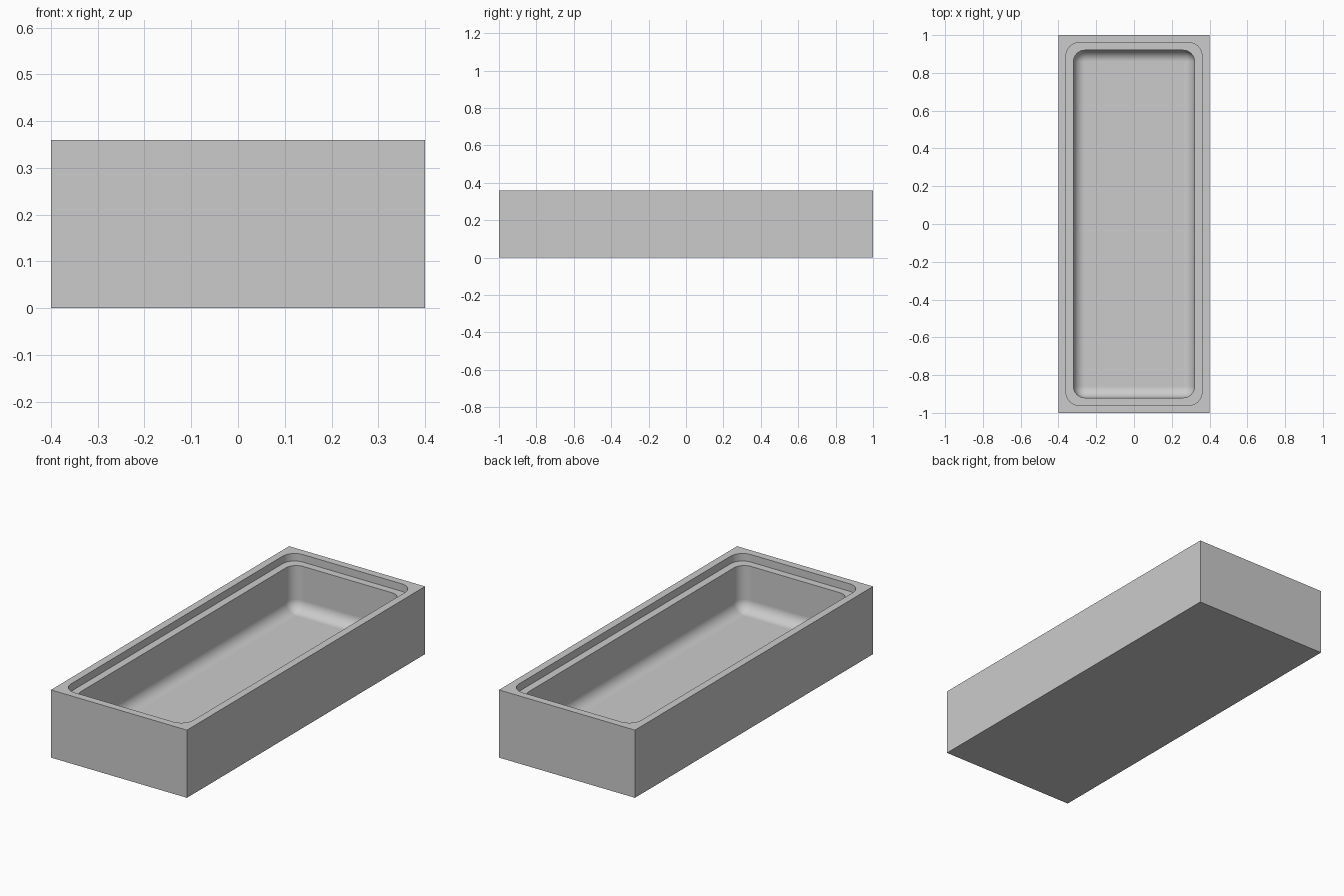
import bpy
import bmesh
import math

if "Cube" in bpy.data.objects:
    bpy.data.objects.remove(bpy.data.objects["Cube"], do_unlink=True)

HALF_X, HALF_Y, HEIGHT = 0.4, 1.0, 0.36
RIM, WALL = 0.04, 0.08            # insets of the rebate and of the cavity
LEDGE_Z, FLOOR_Z = 0.32, 0.08
RADIUS = 0.06                     # cavity corners and floor fillet
SEGMENTS = 10


def make_material(name, rgb):
    mat = bpy.data.materials.new(name)
    mat.use_nodes = True
    colour = (*rgb, 1.0)
    mat.diffuse_color = colour
    mat.node_tree.nodes["Principled BSDF"].inputs["Base Color"].default_value = colour
    return mat


def rounded_ring(bm, inset, radius, z):
    """Rounded rectangle of vertices, counter-clockwise, inset from the outside."""
    cx, cy = HALF_X - inset - radius, HALF_Y - inset - radius
    ring = []
    for corner, (sx, sy) in enumerate([(1, 1), (-1, 1), (-1, -1), (1, -1)]):
        for i in range(SEGMENTS + 1):
            a = (corner + i / SEGMENTS) * math.pi / 2
            ring.append(bm.verts.new((sx * cx + radius * math.cos(a),
                                      sy * cy + radius * math.sin(a), z)))
    return ring


# Section from the outer base, over the rim and ledge, down into the cavity
section = [
    (0, 0, 0),
    (0, 0, HEIGHT),
    (RIM, RADIUS + 0.01, HEIGHT),
    (RIM, RADIUS + 0.01, LEDGE_Z),
    (WALL, RADIUS, LEDGE_Z),
]
for i in range(SEGMENTS + 1):
    a = i / SEGMENTS * math.pi / 2
    shrink = RADIUS * (1 - math.cos(a))
    section.append((WALL + shrink, RADIUS - shrink,
                    FLOOR_Z + RADIUS * (1 - math.sin(a))))

# Skin the section rings, then close the underside and the floor
bm = bmesh.new()
rings = [rounded_ring(bm, *level) for level in section]
for low, high in zip(rings, rings[1:]):
    for i in range(len(low)):
        j = (i + 1) % len(low)
        bm.faces.new((low[i], low[j], high[j], high[i]))
bm.faces.new(list(reversed(rings[0])))
bm.faces.new(rings[-1])
bmesh.ops.remove_doubles(bm, verts=bm.verts, dist=0.0001)
bmesh.ops.recalc_face_normals(bm, faces=bm.faces)

mesh = bpy.data.meshes.new("tray")
bm.to_mesh(mesh)
bm.free()
mesh.materials.append(make_material("plain grey", (0.6, 0.6, 0.6)))

tray = bpy.data.objects.new("tray", mesh)
bpy.context.collection.objects.link(tray)
bpy.ops.object.select_all(action="DESELECT")
tray.select_set(True)
bpy.context.view_layer.objects.active = tray
bpy.ops.object.shade_smooth_by_angle(angle=math.radians(30))

# Keep the large flat faces evenly shaded beside the fillets
weighted = tray.modifiers.new("flat face shading", "WEIGHTED_NORMAL")
weighted.keep_sharp = True
